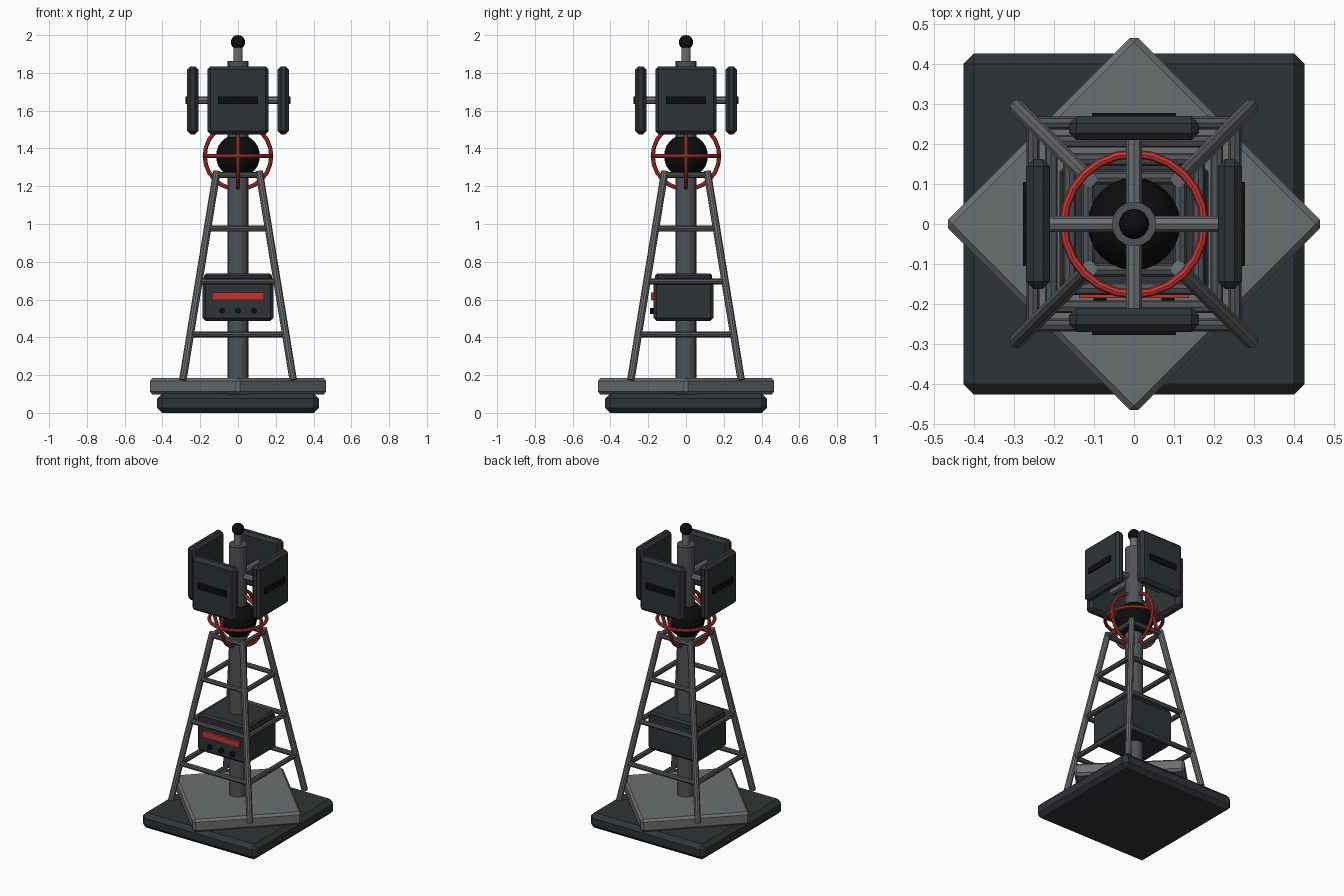
import bpy, math
from mathutils import Vector

if "Cube" in bpy.data.objects:
    bpy.data.objects.remove(bpy.data.objects["Cube"])


def mat(name, r, g, b):
    m = bpy.data.materials.new(name)
    m.diffuse_color = (r, g, b, 1)
    m.use_nodes = True
    m.node_tree.nodes["Principled BSDF"].inputs["Base Color"].default_value = m.diffuse_color
    return m


DARK = mat("dark_metal", 0.028, 0.034, 0.037)
STEEL = mat("steel", 0.15, 0.16, 0.165)
POST = mat("post_steel", 0.08, 0.088, 0.092)
BLACK = mat("black", 0.004, 0.004, 0.005)
RED = mat("red", 0.55, 0.035, 0.03)


def finish(name, m):
    o = bpy.context.object
    o.name = name
    o.data.materials.append(m)
    return o


def box(name, loc, size, m, bevel=0.0, rz=0.0):
    bpy.ops.mesh.primitive_cube_add(size=1, location=loc)
    o = finish(name, m)
    for v in o.data.vertices:
        v.co = Vector(a * b for a, b in zip(v.co, size))
    o.rotation_euler.z = rz
    if bevel:
        b = o.modifiers.new("chamfer", "BEVEL")
        b.width, b.segments = bevel, 1
    return o


def tube(name, a, b, r, m, sides=8):
    a, b = Vector(a), Vector(b)
    d = b - a
    bpy.ops.mesh.primitive_cylinder_add(vertices=sides, radius=r, depth=d.length, location=(a + b) / 2)
    o = finish(name, m)
    o.rotation_euler = d.to_track_quat("Z", "Y").to_euler()
    return o


def ball(name, z, r, m, seg, rings):
    bpy.ops.mesh.primitive_uv_sphere_add(segments=seg, ring_count=rings, radius=r, location=(0, 0, z))
    return finish(name, m)


# Base plates
box("base_plate", (0, 0, 0.051), (0.855, 0.855, 0.102), DARK, 0.027)
box("diamond_plate", (0, 0, 0.141), (0.674, 0.674, 0.085), STEEL, 0.015, math.pi / 4)

# Central column, antenna
tube("column", (0, 0, 0.12), (0, 0, 1.862), 0.056, POST, 16)
tube("antenna_rod", (0, 0, 1.85), (0, 0, 1.95), 0.025, STEEL, 12)
ball("antenna_ball", 1.962, 0.038, BLACK, 16, 10)

# Core sphere with three crossing rings
ball("core_sphere", 1.36, 0.116, BLACK, 24, 14)
for i, rot in enumerate([(0, 0, 0), (math.pi / 2, 0, 0), (0, math.pi / 2, 0)]):
    bpy.ops.mesh.primitive_torus_add(major_radius=0.176, minor_radius=0.011, major_segments=24,
                                     minor_segments=8, location=(0, 0, 1.36), rotation=rot)
    finish(f"core_ring_{i}", RED)


# Tapered lattice tower
def spread(z):
    return 0.292 - (z - 0.175) / 1.105 * 0.18


CORNERS = [(-1, -1), (1, -1), (1, 1), (-1, 1)]
for i, (x, y) in enumerate(CORNERS):
    lo, hi = spread(0.175), spread(1.28)
    tube(f"leg_{i}", (x * lo, y * lo, 0.175), (x * hi, y * hi, 1.28), 0.02, STEEL, 10)
    x2, y2 = CORNERS[(i + 1) % 4]
    for z in (0.415, 0.695, 0.975, 1.26):
        s = spread(z)
        tube(f"rung_{i}", (x * s, y * s, z), (x2 * s, y2 * s, z), 0.016, POST)

# Control box with display strip and buttons
box("control_box", (0, -0.013, 0.605), (0.374, 0.316, 0.235), DARK, 0.015)
box("control_box_lid", (0, -0.013, 0.719), (0.36, 0.302, 0.04), DARK, 0.012)
box("display_strip", (0, -0.178, 0.617), (0.275, 0.015, 0.04), RED)
for x in (-0.085, 0, 0.085):
    tube("button", (x, -0.17, 0.54), (x, -0.191, 0.54), 0.016, BLACK, 8)

# Four antenna panels on arms
for i in range(4):
    a = i * math.pi / 2
    d = Vector((math.sin(a), -math.cos(a), 0))
    up = Vector((0, 0, 1.655))
    box(f"panel_{i}", d * 0.24 + up, (0.325, 0.06, 0.36), DARK, 0.018, a)
    box(f"panel_slot_{i}", d * 0.268 + up, (0.21, 0.02, 0.04), BLACK, 0, a)
    tube(f"panel_arm_{i}", d * 0.02 + up, d * 0.225 + up, 0.02, STEEL)
